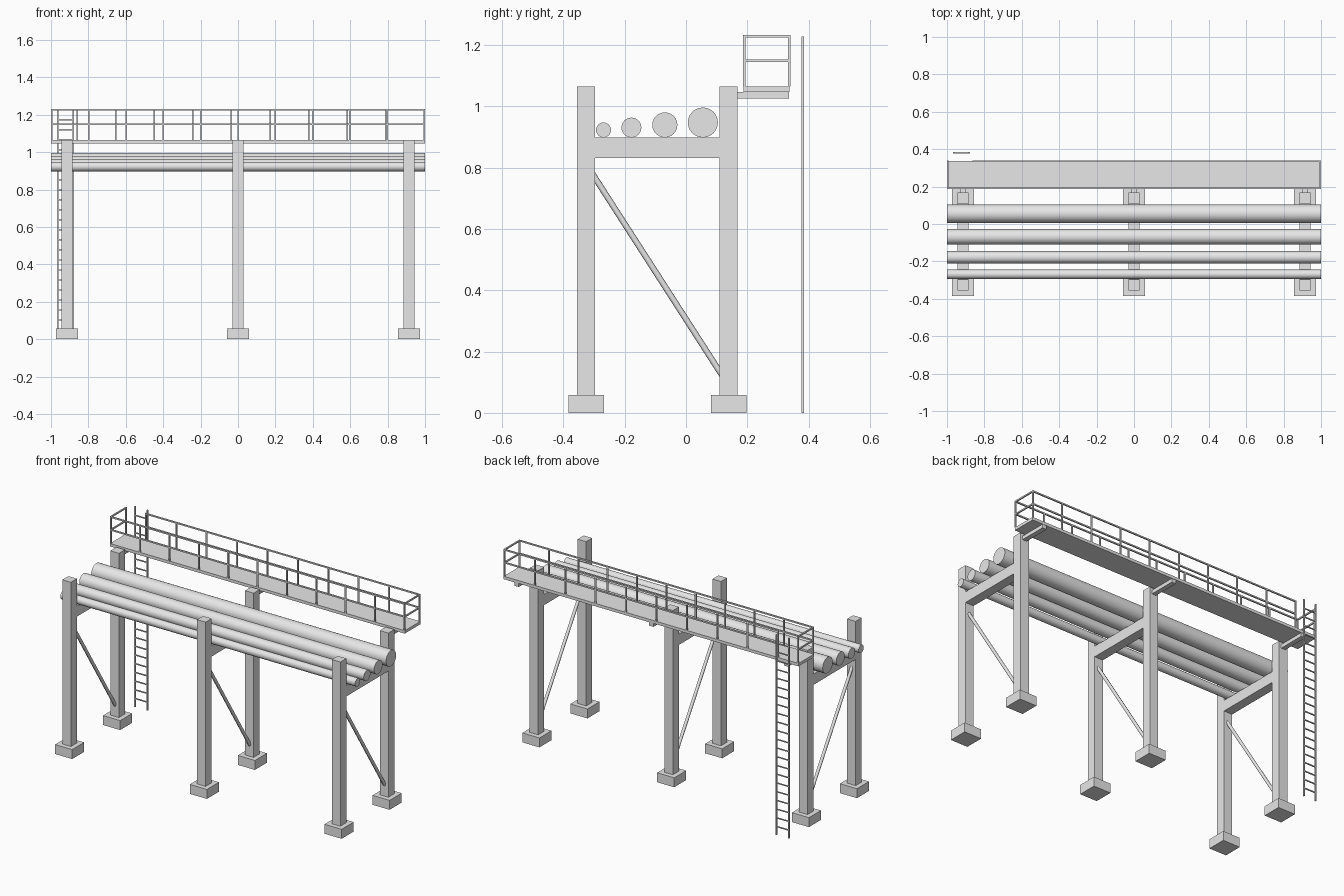
import bpy, math
from mathutils import Vector

if "Cube" in bpy.data.objects:
    bpy.data.objects.remove(bpy.data.objects["Cube"])

grey = bpy.data.materials.new("steel_grey")
grey.diffuse_color = (0.8, 0.8, 0.8, 1)
grey.use_nodes = True
grey.node_tree.nodes["Principled BSDF"].inputs["Base Color"].default_value = grey.diffuse_color


def box(name, x0, x1, y0, y1, z0, z1):
    bpy.ops.mesh.primitive_cube_add(size=1, location=((x0 + x1) / 2, (y0 + y1) / 2, (z0 + z1) / 2))
    o = bpy.context.object
    o.scale = (x1 - x0, y1 - y0, z1 - z0)
    bpy.ops.object.transform_apply(location=False, rotation=False, scale=True)
    o.name = name
    o.data.materials.append(grey)
    return o


def rod(name, a, b, r, sides):
    a, b = Vector(a), Vector(b)
    bpy.ops.mesh.primitive_cylinder_add(vertices=sides, radius=r, depth=(b - a).length, location=(a + b) / 2)
    o = bpy.context.object
    o.rotation_euler = (b - a).to_track_quat('Z', 'Y').to_euler()
    o.name = name
    o.data.materials.append(grey)
    bpy.ops.object.shade_smooth_by_angle(angle=math.radians(50))
    return o


# Three portal frames: footings, columns, cross beam, brace, walkway bracket
for x in (-0.914, 0, 0.914):
    for side, y in (("front", -0.326), ("back", 0.139)):
        box(side + "_footing", x - .058, x + .058, y - .058, y + .058, 0, .058)
        box(side + "_column", x - .029, x + .029, y - .029, y + .029, .058, 1.065)
    box("cross_beam", x - .029, x + .029, -.298, .111, .832, .898)
    rod("diagonal_brace", (x, -.315, .795), (x, .127, .108), .0098, 8)
    box("walkway_bracket", x - .0145, x + .0145, .167, .336, 1.025, 1.047)

# Four pipes resting on the beams
for y, r in ((-.269, .0245), (-.178, .0325), (-.069, .041), (.055, .049)):
    rod("pipe", (-1, y, .898 + r), (1, y, .898 + r), r, 24)

# Walkway deck
box("walkway_deck", -1, 1, .188, .338, 1.047, 1.065)

# Handrails: the back one leaves a gap at the ladder
H = .004
TOP, MID = 1.228, 1.149
FRONT, BACK, END = .190, .336, .996


def posts(name, xs, y):
    for x in xs:
        box(name, x - H, x + H, y - H, y + H, 1.065, TOP)


posts("front_rail_post", [-END + 2 * END * i / 10 for i in range(11)], FRONT)
posts("back_rail_post", [-.86 + (END + .86) * i / 9 for i in range(10)], BACK)
posts("corner_post", [-END], BACK)
for z in (MID, TOP):
    box("front_rail", -1, 1, FRONT - H, FRONT + H, z - H, z + H)
    box("back_rail", -.864, 1, BACK - H, BACK + H, z - H, z + H)
    for x in (-END, END):
        box("end_rail", x - H, x + H, FRONT, BACK + H, z - H, z + H)

# Access ladder
for x in (-.964, -.881):
    box("ladder_stile", x - H, x + H, .377, .385, 0, 1.228)
for i in range(22):
    z = .05 + i * .0535
    box("ladder_rung", -.964, -.881, .378, .384, z - .003, z + .003)
